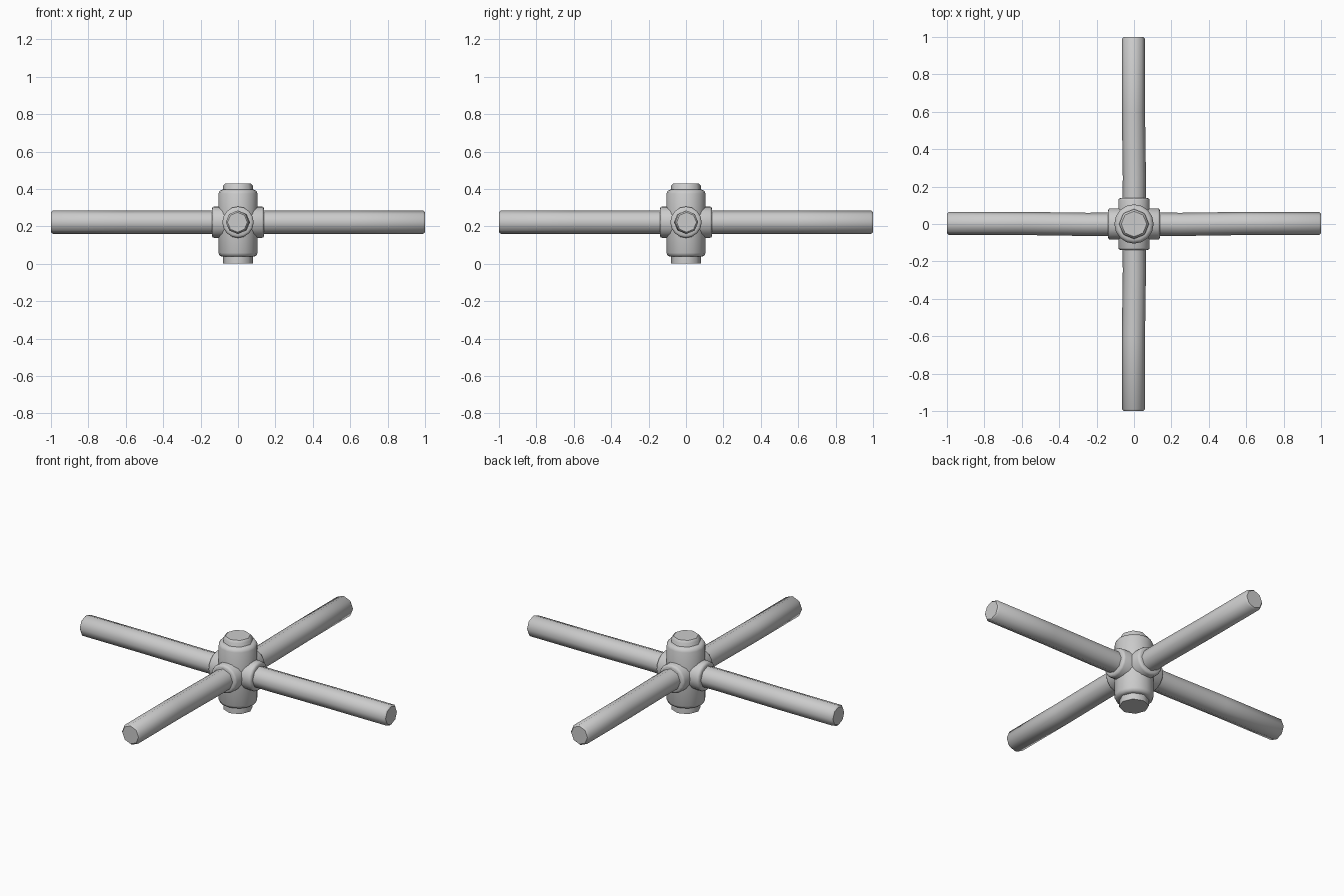
import bpy, bmesh
from math import cos, sin, pi, radians
from mathutils import Matrix, Vector

if "Cube" in bpy.data.objects:
    bpy.data.objects.remove(bpy.data.objects["Cube"])

AXIS_Z = 0.222  # height of the arms


def lathe(name, profile, sides, matrix=Matrix()):
    """Closed turned solid along local z; profile rows are (radius, height, sideways drift)."""
    bm = bmesh.new()
    rings = []
    for r, z, d in profile:
        rings.append([bm.verts.new(matrix @ Vector((r * cos(2 * pi * i / sides),
                      r * sin(2 * pi * i / sides) + d, z))) for i in range(sides)])
    for a, b in zip(rings, rings[1:]):
        for i in range(sides):
            j = (i + 1) % sides
            bm.faces.new((a[i], a[j], b[j], b[i]))
    bm.faces.new(rings[0][::-1])
    bm.faces.new(rings[-1])
    bmesh.ops.recalc_face_normals(bm, faces=bm.faces)
    mesh = bpy.data.meshes.new(name)
    bm.to_mesh(mesh)
    bm.free()
    ob = bpy.data.objects.new(name, mesh)
    bpy.context.collection.objects.link(ob)
    bpy.ops.object.select_all(action='DESELECT')
    ob.select_set(True)
    bpy.context.view_layer.objects.active = ob
    bpy.ops.object.shade_smooth_by_angle(angle=radians(46))
    return ob


# Upright hub with bevelled rims
lathe("hub_body", [(0.085, 0.038, 0), (0.098, 0.043, 0), (0.105, 0.058, 0),
                   (0.105, 0.375, 0), (0.098, 0.39, 0), (0.085, 0.396, 0)], 16)

# Octagonal core showing as top and bottom caps
lathe("hub_core", [(0.08, 0, 0), (0.08, 0.417, 0), (0.068, 0.43, 0)], 8)

# Four slightly uneven arms, each with a collar at the hub
for k, side in enumerate(("right", "back", "left", "front")):
    m = (Matrix.Translation((0, 0, AXIS_Z)) @ Matrix.Rotation(k * pi / 2, 4, 'Z')
         @ Matrix.Rotation(pi / 2, 4, 'Y'))
    lathe("collar_" + side, [(0.084, 0, 0), (0.084, 0.127, 0), (0.08, 0.136, 0),
                             (0.07, 0.14, 0)], 16, m)
    s = 1 if k < 2 else -1
    lathe("arm_" + side, [(0.062, 0, 0), (0.062, 0.25, 0.002 * -s), (0.062, 0.6, 0.003 * s),
                          (0.062, 0.99, 0.003 * s), (0.053, 1.0, 0.003 * s)], 8, m)
